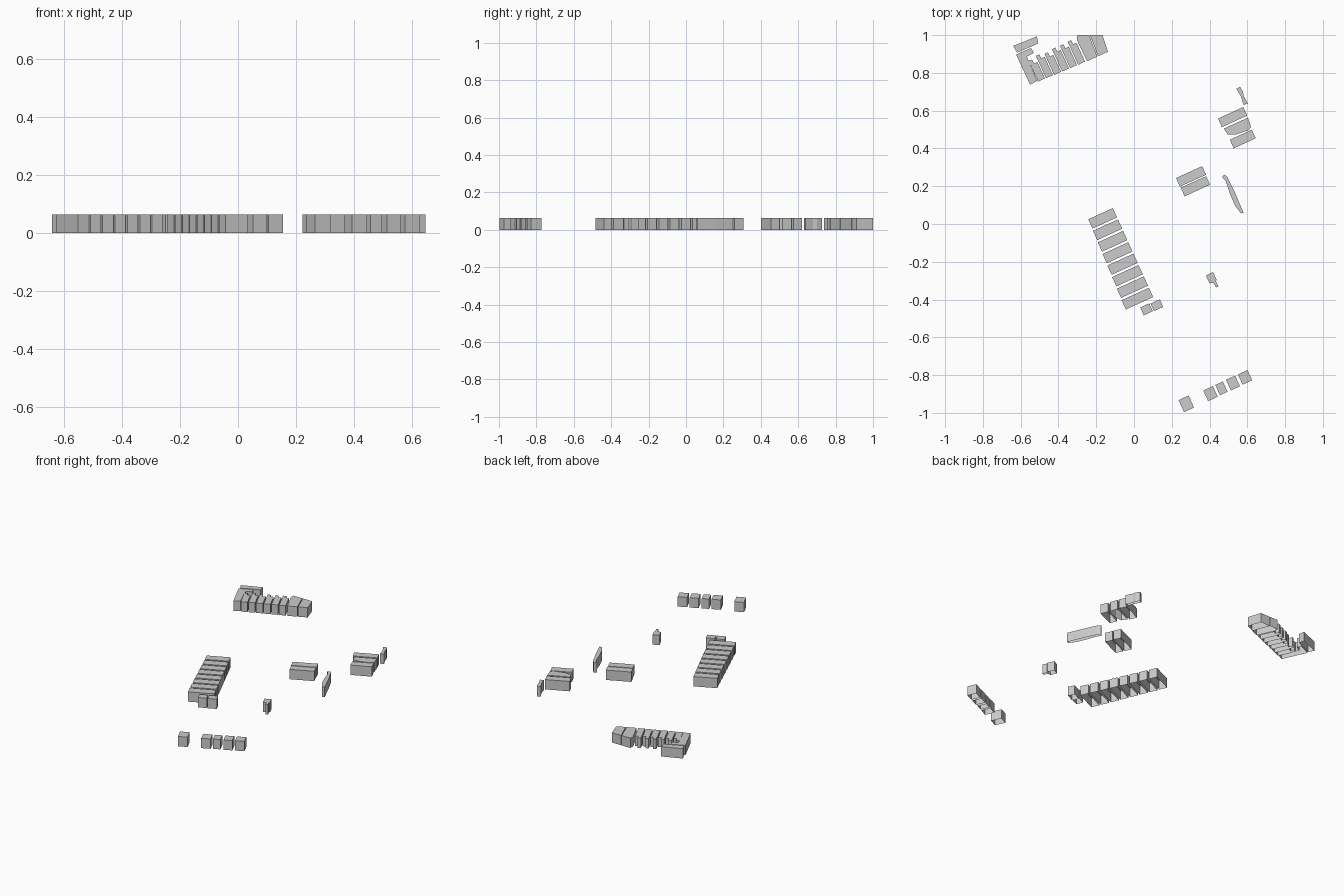
import bpy, math
from mathutils import Vector

H = 0.064                      # common height of all blocks
ANG = math.radians(24.5)       # street grid rotation
U = Vector((math.cos(ANG), math.sin(ANG)))
V = Vector((-U.y, U.x))


def prism(name, pts):
    """Open-bottomed block: walls plus flat roof over an outline."""
    n = len(pts)
    area = sum(pts[i][0] * pts[(i + 1) % n][1] - pts[(i + 1) % n][0] * pts[i][1] for i in range(n))
    if area < 0:
        pts = pts[::-1]
    verts = [(p[0], p[1], z) for z in (0, H) for p in pts]
    faces = [(i, (i + 1) % n, n + (i + 1) % n, n + i) for i in range(n)]
    faces.append(tuple(range(n, 2 * n)))
    me = bpy.data.meshes.new(name)
    me.from_pydata(verts, [], faces)
    ob = bpy.data.objects.new(name, me)
    bpy.context.collection.objects.link(ob)
    return ob


def block(name, cx, cy, w, d):
    """Rectangular house aligned with the street grid."""
    c = Vector((cx, cy))
    prism(name, [c + U * (sx * w / 2) + V * (sy * d / 2)
                 for sx, sy in ((-1, -1), (1, -1), (1, 1), (-1, 1))])


# long terrace of eight houses, growing slightly wider to the south
for i in range(8):
    t = i / 7
    block("terrace_house", -0.166 + 0.184 * t, 0.030 - 0.425 * t, 0.143 + 0.016 * t, 0.054)
block("terrace_annex", 0.066, -0.452, 0.052, 0.046)
block("terrace_annex", 0.121, -0.430, 0.054, 0.044)

# southern row of small houses
for x, y, w, d in ((0.277, -0.952, 0.058, 0.070), (0.405, -0.898, 0.056, 0.062),
                   (0.463, -0.870, 0.044, 0.060), (0.524, -0.842, 0.053, 0.062),
                   (0.588, -0.812, 0.056, 0.060)):
    block("south_house", x, y, w, d)

# eastern houses
for x, y, w, d in ((0.302, 0.252, 0.152, 0.050), (0.325, 0.200, 0.148, 0.050),
                   (0.522, 0.566, 0.147, 0.050), (0.576, 0.450, 0.128, 0.050)):
    block("east_house", x, y, w, d)
prism("east_middle_house", [(0.476, 0.505), (0.603, 0.563), (0.619, 0.515),
                            (0.608, 0.497), (0.540, 0.474), (0.495, 0.474)])

# slender curved remnants and a small shed
prism("long_sliver", [(0.466, 0.250), (0.480, 0.262), (0.495, 0.247), (0.534, 0.167),
                      (0.580, 0.060), (0.566, 0.056), (0.535, 0.098), (0.508, 0.161), (0.487, 0.225)])
prism("short_sliver", [(0.542, 0.715), (0.561, 0.727), (0.577, 0.700), (0.580, 0.680),
                       (0.603, 0.638), (0.580, 0.630), (0.566, 0.675)])
prism("shed", [(0.381, -0.273), (0.418, -0.254), (0.437, -0.294), (0.434, -0.304),
               (0.447, -0.331), (0.434, -0.336), (0.420, -0.310), (0.400, -0.314)])

# north-west row: end bar, L-shaped corner house, stepped houses, two wide houses
prism("north_end_bar", [(-0.640, 0.943), (-0.514, 0.993), (-0.508, 0.955), (-0.619, 0.907)])
prism("north_corner_house", [(-0.624, 0.897), (-0.545, 0.932), (-0.530, 0.906), (-0.567, 0.886),
                             (-0.513, 0.758), (-0.550, 0.737)])
lengths = (0.120, 0.130, 0.122, 0.130, 0.130, 0.134)
for i, length in enumerate(lengths):
    p = Vector((-0.508 + 0.0425 * i, 0.754 + 0.0178 * i))
    a, b, s = 0.020, 0.040, 0.024
    prism("north_house", [p, p + U * b, p + U * b + V * (length - s), p + U * a + V * (length - s),
                          p + U * a + V * length, p + V * length])
prism("north_wide_house", [(-0.302, 0.974), (-0.300, 1.0), (-0.238, 1.0), (-0.194, 0.886), (-0.249, 0.862)])
prism("north_wide_house", [(-0.234, 1.0), (-0.167, 1.0), (-0.138, 0.912), (-0.190, 0.888)])
